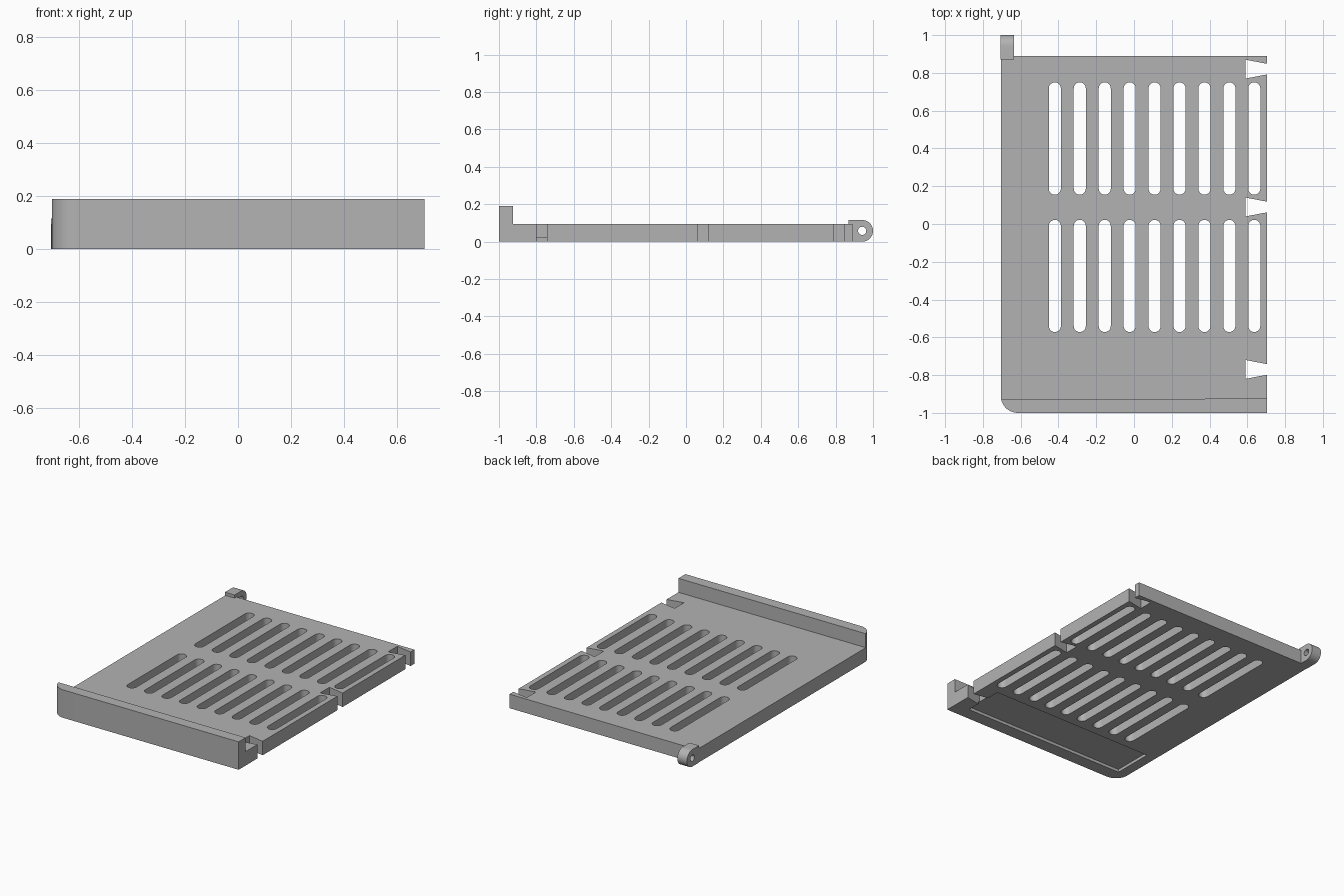
import bpy, bmesh
from math import cos, sin, radians
from mathutils import Matrix

cube = bpy.data.objects.get("Cube")
if cube:
    bpy.data.objects.remove(cube)

grey = bpy.data.materials.new("plain grey")
grey.use_nodes = True
grey.diffuse_color = (0.45, 0.45, 0.45, 1)
grey.node_tree.nodes["Principled BSDF"].inputs["Base Color"].default_value = grey.diffuse_color


def arc(cx, cy, r, start, end, steps):
    angles = [radians(start + (end - start) * i / steps) for i in range(steps + 1)]
    return [(cx + r * cos(a), cy + r * sin(a)) for a in angles]


def add_prism(bm, outline, low, high):
    """Extrude a flat outline from low to high."""
    base = bm.faces.new([bm.verts.new((x, y, low)) for x, y in outline])
    top = bmesh.ops.extrude_face_region(bm, geom=[base])["geom"]
    moved = [v for v in top if isinstance(v, bmesh.types.BMVert)]
    bmesh.ops.translate(bm, verts=moved, vec=(0, 0, high - low))


def make_object(name, bm, matrix=None):
    if matrix:
        bm.transform(matrix)
    bmesh.ops.recalc_face_normals(bm, faces=bm.faces)
    mesh = bpy.data.meshes.new(name)
    bm.to_mesh(mesh)
    bm.free()
    mesh.materials.append(grey)
    obj = bpy.data.objects.new(name, mesh)
    bpy.context.collection.objects.link(obj)
    return obj


def prism(name, outline, low, high, matrix=None):
    bm = bmesh.new()
    add_prism(bm, outline, low, high)
    return make_object(name, bm, matrix)


def activate(obj):
    bpy.ops.object.select_all(action='DESELECT')
    obj.select_set(True)
    bpy.context.view_layer.objects.active = obj


def cut(obj, cutter):
    mod = obj.modifiers.new("cut", 'BOOLEAN')
    mod.operation = 'DIFFERENCE'
    mod.solver = 'EXACT'
    mod.object = cutter
    activate(obj)
    bpy.ops.object.modifier_apply(modifier=mod.name)
    bpy.data.objects.remove(cutter)


HALF, BACK, FLOOR = 0.705, 0.89, 0.095

# Plate outline: rounded front corner and dovetail notches along one side
corner = arc(-HALF + 0.09, -0.91, 0.09, 180, 270, 9)
outline = corner + [(HALF, -1)]
for y in (-0.77, 0.09, 0.82):
    outline += [(HALF, y - 0.028), (0.59, y - 0.05), (0.59, y + 0.05), (HALF, y + 0.028)]
outline += [(HALF, BACK), (-HALF, BACK)]
plate = prism("vented_plate", outline, 0, FLOOR)

# Two rows of round-ended vent slots
bm = bmesh.new()
R = 0.032
for front, back in ((-0.572, 0.022), (0.155, 0.75)):
    for i in range(9):
        x = -0.419 + i * 0.132
        slot = arc(x, back - R, R, 0, 180, 10) + arc(x, front + R, R, 180, 360, 10)
        add_prism(bm, slot, -0.1, 0.2)
cut(plate, make_object("slot_cutter", bm))

# Shallow pocket under the front
pocket = [(-0.635, -0.91), (0.6, -0.91), (0.6, -0.63), (-0.635, -0.63)]
cut(plate, prism("pocket_cutter", pocket, -0.1, 0.02))

# Raised front lip following the rounded corner
lip = prism("front_lip", corner[1:] + [(HALF, -1), (HALF, -0.925)], FLOOR, 0.19)

# Hinge lug: profile in the side plane, extruded across
side = Matrix(((0, 0, 1, 0), (1, 0, 0, 0), (0, 1, 0, 0), (0, 0, 0, 1)))
profile = [(0.87, 0)] + arc(0.942, 0.058, 0.058, -90, 90, 18) + [(0.87, 0.116)]
lug = prism("hinge_lug", profile, -0.707, -0.635, side)
cut(lug, prism("pin_cutter", arc(0.942, 0.058, 0.022, 0, 345, 23), -0.8, -0.5, side))

for obj in (plate, lip, lug):
    activate(obj)
    bpy.ops.object.shade_smooth_by_angle(angle=radians(30))
